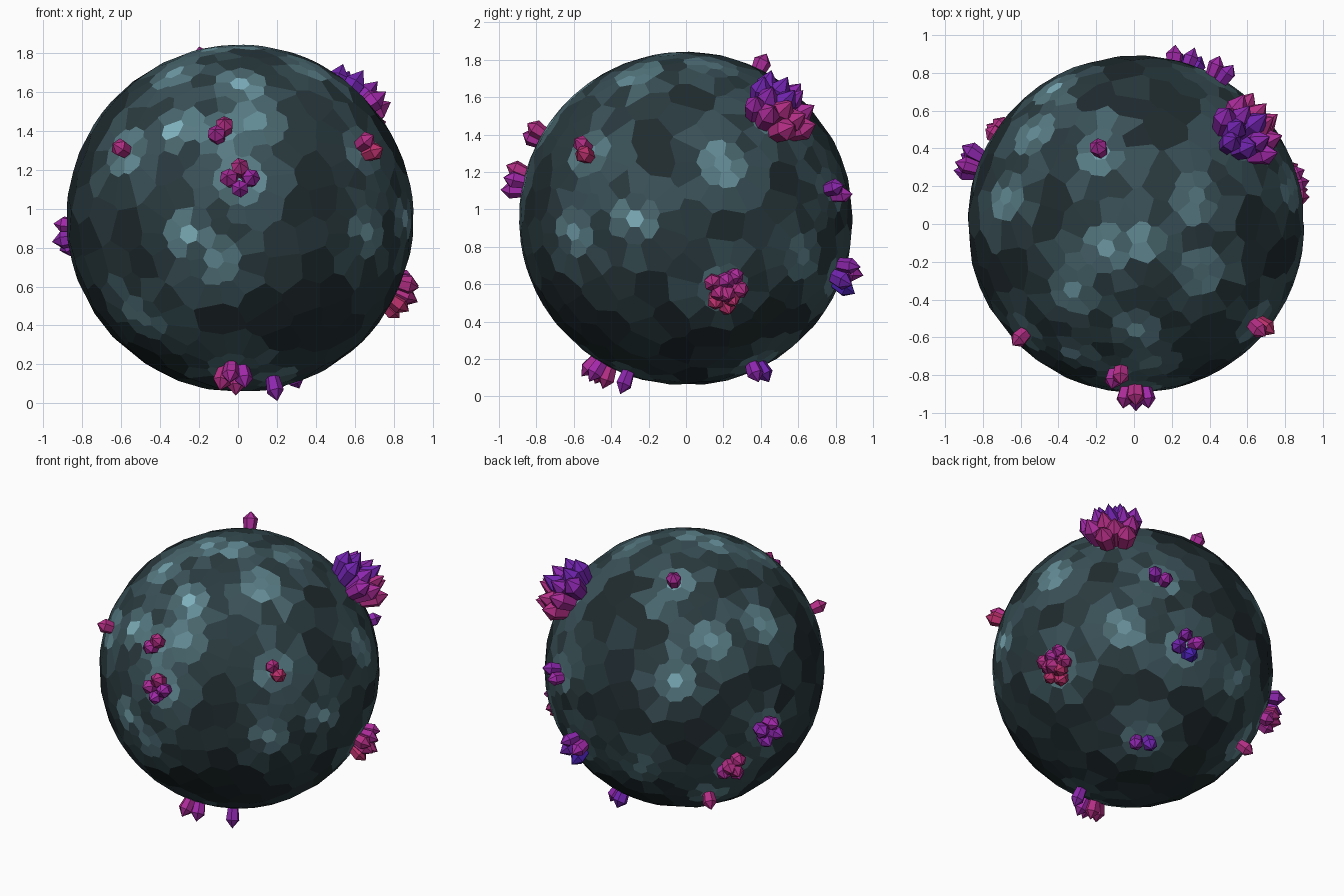
import bpy, bmesh, math, random
from mathutils import Vector

if "Cube" in bpy.data.objects:
    bpy.data.objects.remove(bpy.data.objects["Cube"])

random.seed(7)
C = Vector((0.01, 0.0, 0.95))
R = 0.893


def lerp(a, b, t):
    return tuple(p + (q - p) * t for p, q in zip(a, b))


def make_material(name, rgb):
    m = bpy.data.materials.new(name)
    m.diffuse_color = (*rgb, 1)
    m.use_nodes = True
    m.node_tree.nodes["Principled BSDF"].inputs["Base Color"].default_value = m.diffuse_color
    return m


# Colour bands: dark to pale stone, pink to violet to blue crystal
STONE = [make_material(f"stone_{i}", lerp((.014, .024, .028), (.21, .44, .51), (i / 7) ** 1.6))
         for i in range(8)]
PINK, VIOLET, BLUE = (.5, .03, .15), (.36, .022, .4), (.07, .015, .45)
GEM = [make_material(f"crystal_{i}", lerp(PINK, VIOLET, i / 3) if i < 4 else
                     lerp(VIOLET, BLUE, (i - 3) / 3)) for i in range(7)]


def make_object(name, bm, mats):
    me = bpy.data.meshes.new(name)
    bm.to_mesh(me)
    bm.free()
    for m in mats:
        me.materials.append(m)
    ob = bpy.data.objects.new(name, me)
    bpy.context.collection.objects.link(ob)
    return ob


def frame(n):
    """East and north tangents of an outward direction."""
    east = Vector((0, 0, 1)).cross(n).normalized()
    return east, n.cross(east)


# Crystal clusters: position, count, spread, height, phase, first and last hue
CLUSTERS = [
    ((0.01, -.93, 1.16), 4, .062, .12, 90, .2, .55),
    ((-.09, -.82, 1.41), 2, .036, .11, 55, .1, .4),
    ((-.60, -.60, 1.31), 1, 0, .11, 0, .1, .1),
    ((.675, -.55, 1.32), 2, .038, .12, -60, 0, .2),
    ((.88, .22, .54), 9, .115, .15, 40, .3, .0),
    ((.64, .53, 1.575), 14, .17, .25, 100, .9, .1),
    ((.47, .83, 1.10), 2, .045, .12, 150, .75, .5),
    ((.28, .89, .63), 4, .07, .135, 20, .5, .95),
    ((.26, .40, .11), 2, .048, .12, 0, .9, .7),
    ((-.025, -.47, .13), 4, .06, .13, 10, .5, .1),
    ((.19, -.33, .07), 1, 0, .135, 0, .6, .6),
    ((-.88, .33, .86), 4, .065, .13, 70, .5, .75),
    ((-.77, .52, .60), 5, .085, .13, 20, .1, .35),
    ((-.53, .49, .33), 1, 0, .12, 0, .1, .1),
    ((-.19, .41, 1.79), 1, 0, .12, 0, .3, .3),
]

# Extra pale patches of small facets without crystals
PATCHES = [
    (-.25, -.84, .87), (-.12, -.85, .74), (.01, -.56, 1.64), (.12, -.72, 1.43),
    (-.33, -.68, 1.40), (.66, -.60, .88), (.84, .20, 1.25), (.85, -.27, .95),
    (-.15, -.13, 1.83), (-.33, -.35, 1.70), (.04, -.10, 1.83), (-.42, .72, 1.25),
    (-.53, .48, 1.47), (.35, -.25, 1.72), (-.50, -.55, .42), (.33, .15, 1.76),
    (.60, .62, .75), (-.68, .15, 1.50), (-.2, .8, .6),
]
centres = [(Vector(c[0]) - C).normalized() for c in CLUSTERS]
centres += [(Vector(p) - C).normalized() for p in PATCHES]

# Cell seeds: tight rings around each patch, then an even scatter elsewhere
seeds = []


def add_seed(p, gap):
    p = p.normalized()
    if all((p - q).length > gap for q in seeds):
        seeds.append(p)


for n in centres:
    e, u = frame(n)
    add_seed(n, .075)
    for count, rad in ((6, .10), (12, .21)):
        off = random.random() * 6.28
        for k in range(count):
            a = off + math.tau * k / count
            add_seed(n + (e * math.cos(a) + u * math.sin(a)) * rad, .075)
for i in range(3000):
    add_seed(Vector([random.gauss(0, 1) for _ in range(3)]), .155)

# Stone ball: the polygon cells around the seeds
hull = bmesh.new()
for s in seeds:
    hull.verts.new(s)
bmesh.ops.convex_hull(hull, input=hull.verts[:])
hull.normal_update()
hull.faces.index_update()
rock = bmesh.new()
corners = []
for f in hull.faces:
    n = f.normal if f.normal.dot(f.calc_center_median()) > 0 else -f.normal
    corners.append(rock.verts.new(C + n * R))
for v in hull.verts:
    if len(v.link_faces) < 3:
        continue
    n = v.co.normalized()
    e, u = frame(n)
    ring = [corners[f.index] for f in v.link_faces]
    ring.sort(key=lambda c: math.atan2((c.co - C).dot(u), (c.co - C).dot(e)))
    cell = rock.faces.new(ring)
    near = min((n - c).length for c in centres)
    glow = max(0, 1 - near / .27) * random.uniform(.5, 1) + random.uniform(0, .22)
    cell.material_index = min(7, int(glow * 7))
hull.free()
make_object("stone_ball", rock, STONE)


def add_crystal(bm, base, axis, radius, length, hue):
    """Six-sided shard, wider toward the top, with a pointed cap."""
    e, u = frame(axis)
    spin = random.random()
    rings = []
    for h, r in ((-.06, .62), (length * .62, 1)):
        rings.append([bm.verts.new(base + axis * h + radius * r * (
            e * math.cos(spin + k * math.pi / 3) + u * math.sin(spin + k * math.pi / 3)))
            for k in range(6)])
    tip = bm.verts.new(base + axis * length)
    faces = [bm.faces.new(rings[0][::-1])]
    for k in range(6):
        j = (k + 1) % 6
        faces.append(bm.faces.new((rings[0][k], rings[0][j], rings[1][j], rings[1][k])))
        faces.append(bm.faces.new((rings[1][k], rings[1][j], tip)))
    for f in faces:
        f.material_index = round(hue * 6)


# Crystal clusters fanning out of the stone
for idx, (pos, count, spread, height, phase, h0, h1) in enumerate(CLUSTERS):
    n = centres[idx]
    e, u = frame(n)
    bm = bmesh.new()
    for i in range(count):
        if count < 5:
            d, a = spread, math.radians(phase) + math.tau * i / count
        else:
            d, a = spread * math.sqrt(i / (count - 1)), math.radians(phase) + 2.4 * i
        side = e * math.cos(a) + u * math.sin(a)
        axis = (n + side * d * 3.2).normalized()
        base = C + (n + side * d * .72 / R).normalized() * (R - .012)
        length = height * (1.03 - .28 * (d / spread if count > 4 else 0))
        t = .5 - .5 * math.sin(a) if count > 4 else i / max(1, count - 1)
        radius = .047 if height < .2 else .062
        add_crystal(bm, base, axis, radius * random.uniform(.92, 1.08), length,
                    h0 + (h1 - h0) * t)
    make_object(f"crystal_cluster_{idx + 1}", bm, GEM)
